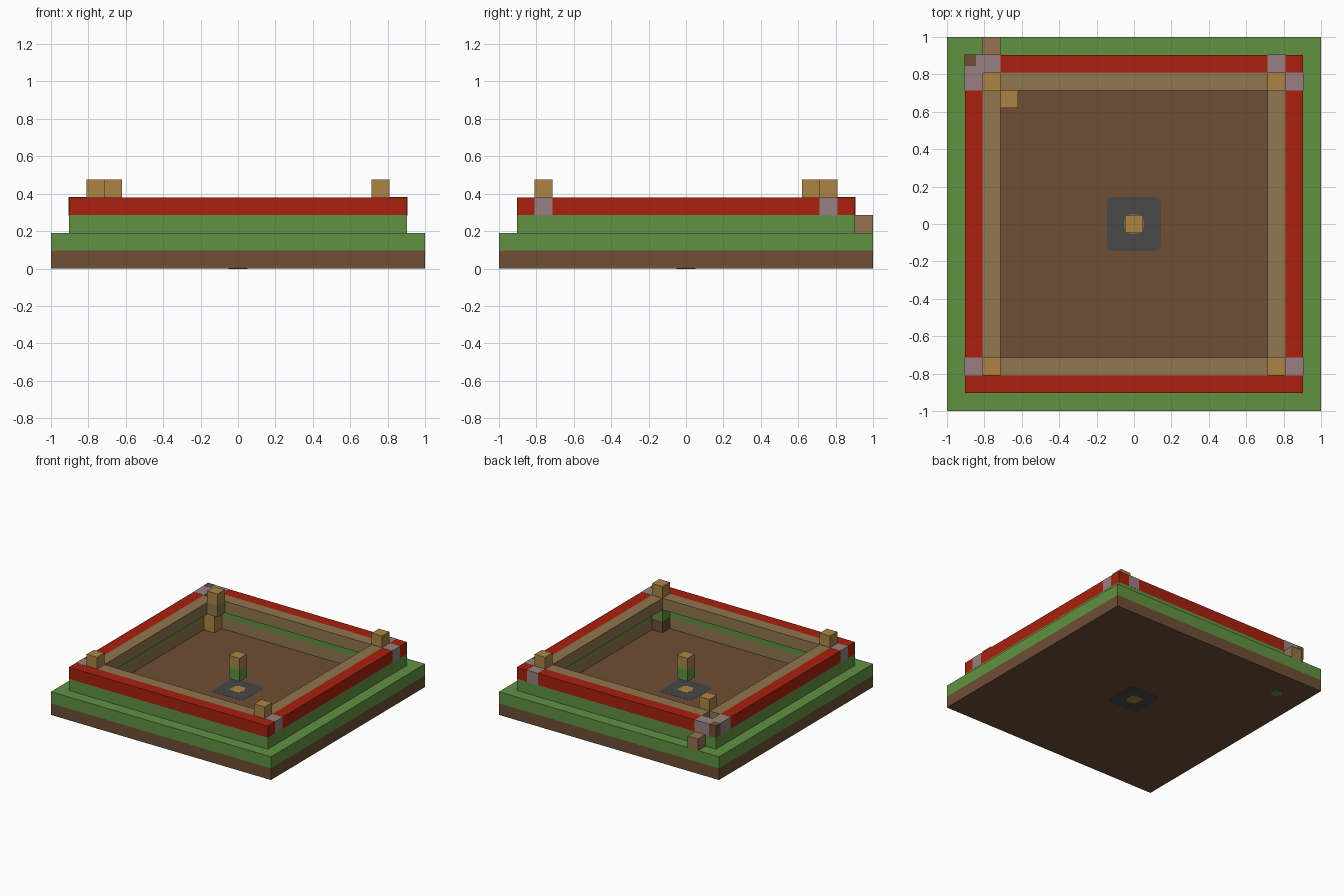
import bpy, bmesh

cube = bpy.data.objects.get("Cube")
if cube:
    bpy.data.objects.remove(cube, do_unlink=True)

V = 2 / 21      # edge of one block; block indices run from -10 to 10
SKIN = 0.001    # lift that keeps inlaid blocks clear of their neighbours


def linear(c):
    c /= 255
    return c / 12.92 if c <= 0.04045 else ((c + 0.055) / 1.055) ** 2.4


def material(name, *rgb):
    m = bpy.data.materials.new(name)
    m.use_nodes = True
    color = [linear(c) for c in rgb] + [1]
    m.diffuse_color = color
    m.node_tree.nodes["Principled BSDF"].inputs["Base Color"].default_value = color
    return m


dirt = material("dirt brown", 110, 78, 53)
grass = material("grass green", 98, 145, 66)
red = material("red", 168, 32, 14)
beige = material("beige", 144, 118, 78)
tan = material("tan", 172, 132, 68)
mauve = material("mauve grey", 152, 128, 130)
slate = material("dark grey", 72, 72, 72)
wood = material("light brown", 150, 114, 80)


def finish(name, bm, mat):
    mesh = bpy.data.meshes.new(name)
    bm.to_mesh(mesh)
    bm.free()
    mesh.materials.append(mat)
    ob = bpy.data.objects.new(name, mesh)
    bpy.context.collection.objects.link(ob)
    return ob


def box(name, mat, center, size, grow=0, round_corners=0):
    """Box given in block units, optionally with rounded upright edges."""
    bm = bmesh.new()
    bmesh.ops.create_cube(bm, size=1)
    for v in bm.verts:
        for i in range(3):
            v.co[i] = center[i] * V + v.co[i] * (size[i] * V + 2 * grow)
    if round_corners:
        upright = [e for e in bm.edges
                   if abs(e.verts[0].co.z - e.verts[1].co.z) > V / 2]
        bmesh.ops.bevel(bm, geom=upright, offset=round_corners, segments=3,
                        profile=0.5, affect='EDGES')
    return finish(name, bm, mat)


def block(name, mat, x, y, level, grow=0):
    return box(name, mat, (x, y, level + 0.5), (1, 1, 1), grow)


def ring(name, mat, outer, level):
    """Square frame one block thick, 'outer' being its half width in blocks."""
    bm = bmesh.new()
    corners = [(-1, -1), (1, -1), (1, 1), (-1, 1)]
    loops = [[bm.verts.new((x * r * V, y * r * V, z * V)) for x, y in corners]
             for r, z in ((outer, level), (outer, level + 1),
                          (outer - 1, level + 1), (outer - 1, level))]
    for a, b in zip(loops, loops[1:] + loops[:1]):
        for i in range(4):
            j = (i + 1) % 4
            bm.faces.new((a[i], a[j], b[j], b[i]))
    bmesh.ops.recalc_face_normals(bm, faces=bm.faces)
    return finish(name, bm, mat)


# Ground slab with the centre pad running through it
box("ground_slab", dirt, (0, 0, 0.5), (21, 21, 1))
box("centre_pad", slate, (0, 0, 0.5), (3, 3, 1), SKIN, 0.03)
box("pad_core", tan, (0, 0, 0.5), (1, 1, 1), 2 * SKIN, 0.025)
box("corner_root", grass, (-8, 8, 0.5), (0.8, 0.8, 1), SKIN, 0.03)

# Stepped wall
ring("grass_step", grass, 10.5, 1)
ring("wall_lining", beige, 9.5, 1)
ring("grass_wall", grass, 9.5, 2)
ring("red_rim", red, 9.5, 3)

# Inner ledge, open at the back corner on the -x side
for s, side in ((-1, "right"), (1, "left")):
    box(side + "_ledge", beige, (s * 8, 0, 3.5), (1, 15, 1))
for s, side in ((-1, "front"), (1, "back")):
    box(side + "_ledge", beige, (0, s * 8, 3.5), (15, 1, 1))

# Corner posts with a cap block each
for x, y in ((-8, -8), (8, -8), (8, 8)):
    block("post_base", dirt, x, y, 1)
    block("post_middle", grass, x, y, 2)
    block("ledge_corner", beige, x, y, 3)
    block("post_cap", tan, x, y, 4)
box("open_corner_post", tan, (-8, 8, 2), (1, 1, 2))
block("inner_corner_support", beige, -7, 7, 3)
block("inner_corner_cap", tan, -7, 7, 4)

# Stone inlays in the rim
for x, y in ((-9, 8), (-8, 9), (9, 8), (8, 9), (-9, -8), (9, -8), (-9, 9)):
    block("rim_stone", mauve, x, y, 3, SKIN)
box("rim_corner_chip", dirt, (-9.2, 9.2, 3.5), (0.6, 0.6, 1), 2 * SKIN)

# Step block behind the wall and the floating pair over the pad
block("back_step", wood, -8, 10, 2)
block("floating_base", grass, 0, 0, 2)
block("floating_cap", tan, 0, 0, 3)
